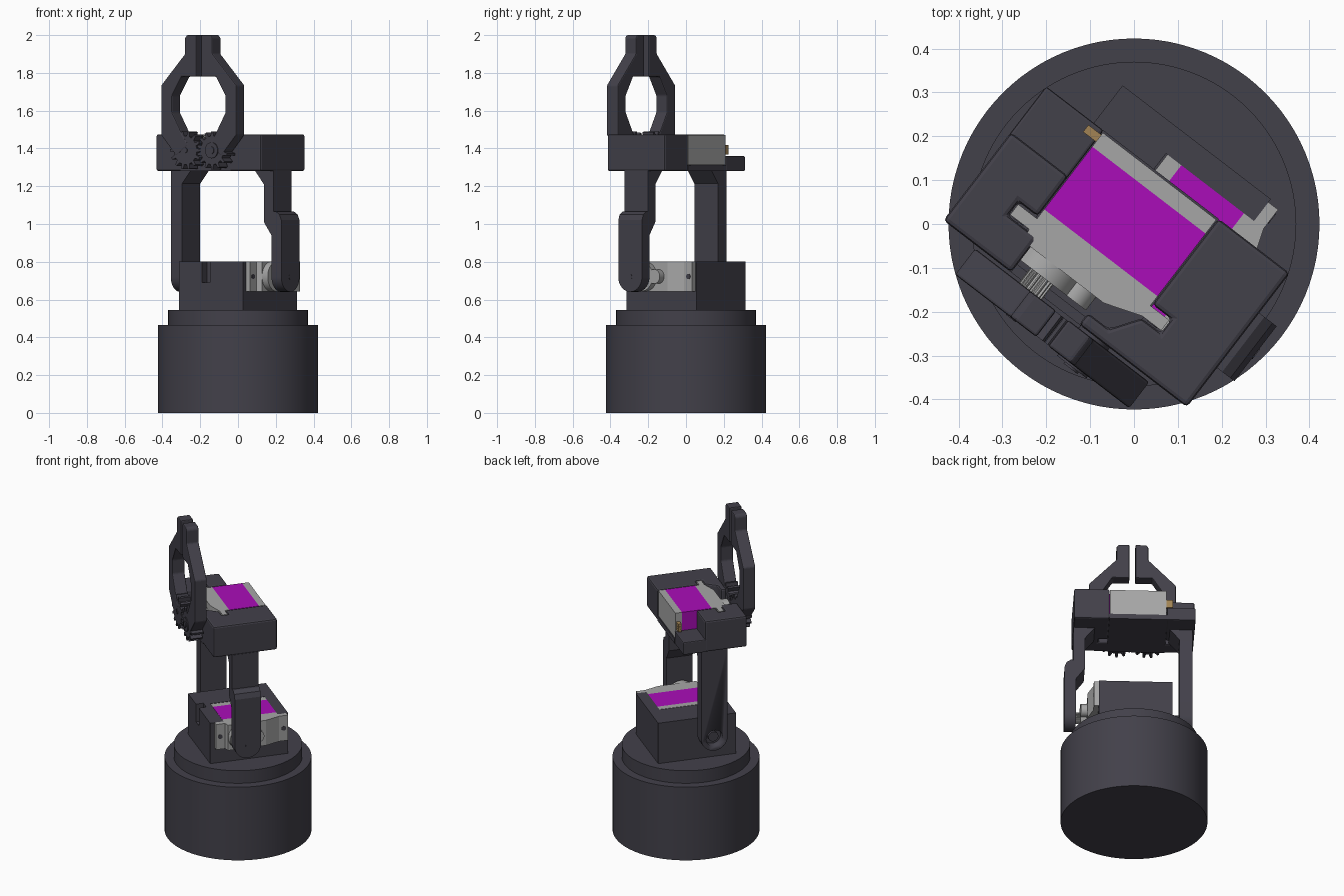
import bpy, bmesh
from math import pi, cos, sin, radians
from mathutils import Matrix, Vector

if "Cube" in bpy.data.objects:
    bpy.data.objects.remove(bpy.data.objects["Cube"])

R = Matrix.Rotation(radians(-37.5), 4, 'Z')      # upper works are turned on the base


def material(name, rgb):
    m = bpy.data.materials.new(name)
    m.diffuse_color = (*rgb, 1)
    m.use_nodes = True
    m.node_tree.nodes["Principled BSDF"].inputs["Base Color"].default_value = m.diffuse_color
    return m


DARK = material("dark_plastic", (0.055, 0.052, 0.068))
GREY = material("light_grey", (0.38, 0.38, 0.38))
PURPLE = material("purple_label", (0.40, 0.004, 0.48))
GOLD = material("gold_wire", (0.36, 0.23, 0.09))


def prism(name, pts, axis, a, b, mat=DARK, frame=R, bevel=0.0, smooth=False):
    """Extrude a closed profile from a to b along the given local axis."""
    def place(p, t):
        return {'x': (t, p[0], p[1]), 'y': (p[0], t, p[1]), 'z': (p[0], p[1], t)}[axis]
    bm = bmesh.new()
    lo = [bm.verts.new(place(p, a)) for p in pts]
    hi = [bm.verts.new(place(p, b)) for p in pts]
    bm.faces.new(lo)
    bm.faces.new(hi)
    n = len(pts)
    for i in range(n):
        j = (i + 1) % n
        bm.faces.new((lo[i], lo[j], hi[j], hi[i]))
    bmesh.ops.recalc_face_normals(bm, faces=bm.faces[:])
    me = bpy.data.meshes.new(name)
    bm.to_mesh(me)
    bm.free()
    ob = bpy.data.objects.new(name, me)
    bpy.context.collection.objects.link(ob)
    ob.matrix_world = frame
    me.materials.append(mat)
    if bevel:
        mod = ob.modifiers.new("soft_edges", 'BEVEL')
        mod.width = bevel
        mod.segments = 2
    if smooth:
        bpy.ops.object.select_all(action='DESELECT')
        bpy.context.view_layer.objects.active = ob
        ob.select_set(True)
        bpy.ops.object.shade_smooth_by_angle(angle=radians(30))
    return ob


def box(name, x, y, z, mat=DARK, frame=R, bevel=0.0):
    pts = [(x[0], y[0]), (x[1], y[0]), (x[1], y[1]), (x[0], y[1])]
    return prism(name, pts, 'z', z[0], z[1], mat, frame, bevel)


def circle(cx, cy, r, n=40):
    return [(cx + r * cos(2 * pi * i / n), cy + r * sin(2 * pi * i / n)) for i in range(n)]


def cyl(name, c, r, axis, a, b, mat=DARK, frame=R, n=40):
    return prism(name, circle(c[0], c[1], r, n), axis, a, b, mat, frame, smooth=True)


def gear(cx, cy, r0, r1, teeth, phase=0.0):
    pts = []
    for i in range(teeth):
        for f, r in ((-0.28, r0), (-0.14, r1), (0.14, r1), (0.28, r0)):
            t = 2 * pi * (i + f + phase) / teeth
            pts.append((cx + r * cos(t), cy + r * sin(t)))
    return pts


# Round base
cyl("base_drum", (0, 0), 0.423, 'z', 0, 0.465, n=96)
cyl("turntable", (0, 0), 0.37, 'z', 0.465, 0.545, n=96)

# Lower motor holder: floor, U-shaped wall with a wire slot
box("holder_floor", (-0.213, 0.213), (-0.235, 0.235), (0.545, 0.645))
prism("holder_wall", [(0.213, -0.235), (0.213, -0.155), (-0.04, -0.155), (-0.04, 0.172),
                      (0.213, 0.172), (0.213, 0.235), (-0.213, 0.235), (-0.213, -0.235),
                      (-0.06, -0.235), (-0.06, -0.19), (-0.005, -0.19), (-0.005, -0.235)],
      'z', 0.69, 0.802)
prism("holder_wall_base", [(0.213, -0.235), (0.213, -0.155), (-0.04, -0.155), (-0.04, 0.172),
                           (0.213, 0.172), (0.213, 0.235), (-0.213, 0.235), (-0.213, -0.235)],
      'z', 0.645, 0.69)


# Servo motor: local x = length, local y = shaft direction (0 at the back)
def servo(tag, origin, xdir, ydir):
    x, y = Vector(xdir), Vector(ydir)
    z = x.cross(y)
    f = R @ Matrix.Translation(origin) @ Matrix((x, y, z)).transposed().to_4x4()
    h = 0.08
    for part, y0, y1, mat in (("back", 0, 0.04, GREY), ("label", 0.04, 0.22, PURPLE),
                              ("front", 0.22, 0.247, GREY)):
        box(f"{tag}_{part}", (-0.163, 0.163), (y0, y1), (-h, h), mat, f)
    prism(f"{tag}_flange", [(-0.217, 0.247), (0.217, 0.247), (0.217, 0.277), (0.163, 0.277),
                            (0.075, 0.307), (-0.155, 0.307), (-0.163, 0.277), (-0.217, 0.277)],
          'z', -h, h, GREY, f)
    for s in (-1, 1):
        cyl(f"{tag}_screw_hole", (s * 0.192, 0), 0.014, 'y', 0.276, 0.279, DARK, f, 16)
    cyl(f"{tag}_gear_boss", (-0.074, 0), 0.079, 'y', 0.30, 0.345, GREY, f)
    cyl(f"{tag}_small_boss", (0.015, 0), 0.038, 'y', 0.30, 0.345, GREY, f)
    prism(f"{tag}_splined_shaft", gear(-0.074, 0, 0.027, 0.033, 18), 'y', 0.345, 0.39, GREY, f)
    for i in (-1, 0, 1):
        box(f"{tag}_wire", (-0.2, -0.16), (0.006, 0.026), (i * 0.017 - 0.008, i * 0.017 + 0.008),
            GOLD, f)


servo("lower_servo", (-0.036, 0.009, 0.722), (0, 1, 0), (1, 0, 0))
servo("upper_servo", (-0.02, 0.122, 1.392), (1, 0, 0), (0, -1, 0))


# Link arms with rounded lower ends
def arm_profile(top):
    c, r = (-0.066, 0.72), 0.079
    low = [(c[0] + r * cos(pi + pi * i / 24), c[1] + r * sin(pi + pi * i / 24)) for i in range(25)]
    return low + [(c[0] + r, top), (c[0] - r, top)]


left = prism("idle_arm", arm_profile(1.285), 'x', -0.337, -0.262, smooth=True)
cut = cyl("idle_arm_cutter", (-0.066, 0.72), 0.05, 'x', -0.36, -0.295)
cut.hide_render = True
cut.hide_set(True)
mod = left.modifiers.new("counterbore", 'BOOLEAN')
mod.object = cut
mod.solver = 'EXACT'
cyl("idle_screw", (-0.066, 0.72), 0.03, 'x', -0.315, -0.2)
prism("idle_gusset", [(-0.265, 1.21), (-0.205, 1.282), (-0.265, 1.282)], 'y', -0.145, 0.013)

prism("drive_arm_lower", arm_profile(0.985), 'x', 0.335, 0.40, smooth=True)
prism("drive_arm_upper", [(0.284, 1.01), (0.335, 0.94), (0.335, 0.985), (0.40, 0.985),
                          (0.40, 1.02), (0.388, 1.05), (0.365, 1.065), (0.348, 1.065),
                          (0.348, 1.282), (0.225, 1.282), (0.284, 1.21)], 'y', -0.145, 0.013)
cyl("drive_screw", (-0.066, 0.72), 0.014, 'x', 0.39, 0.402, n=20)

# Upper tray: raised wall with flange slots, floor and low rear corner
prism("tray_wall", [(-0.35, -0.258), (-0.155, -0.258), (-0.155, -0.16), (-0.24, -0.16),
                    (-0.24, -0.12), (-0.185, -0.12), (-0.185, -0.005), (-0.35, -0.005)],
      'z', 1.28, 1.475, bevel=0.01)
prism("tray_block", [(0.35, -0.258), (0.35, 0.127), (0.145, 0.127), (0.145, -0.12),
                     (0.2, -0.12), (0.2, -0.16), (0.145, -0.16), (0.1, -0.225),
                     (0.04, -0.225), (0.04, -0.258)], 'z', 1.28, 1.475, bevel=0.01)
box("tray_floor", (-0.187, 0.147), (-0.258, 0.127), (1.28, 1.311))
box("tray_corner", (-0.35, -0.185), (-0.02, 0.127), (1.28, 1.36), bevel=0.006)
box("tray_front_wall", (-0.156, 0.042), (-0.258, -0.235), (1.31, 1.34))

# Gripper: mirrored fingers, meshing gears and pivots
finger = [(0.017, 2.0), (0.08, 2.0), (0.092, 1.985), (0.092, 1.90), (0.25, 1.735), (0.25, 1.47),
          (0.15, 1.36), (0.07, 1.42), (0.11, 1.475), (0.178, 1.59), (0.178, 1.68),
          (0.115, 1.78), (0.017, 1.78)]
for s, side in ((-1, "left"), (1, "right")):
    prism(f"{side}_finger", [(s * u - 0.003, z) for u, z in finger], 'y', -0.34, -0.265,
          bevel=0.006)
    prism(f"{side}_gear", gear(s * 0.089 - 0.003, 1.39, 0.076, 0.101, 14, 0.5 if s > 0 else 0.0),
          'y', -0.338, -0.267)
cyl("right_pivot_boss", (0.086, 1.39), 0.042, 'y', -0.345, -0.25)
cyl("right_pivot_screw", (0.086, 1.39), 0.02, 'y', -0.35, -0.34)
cyl("left_pivot_screw", (-0.092, 1.39), 0.014, 'y', -0.342, -0.33)
